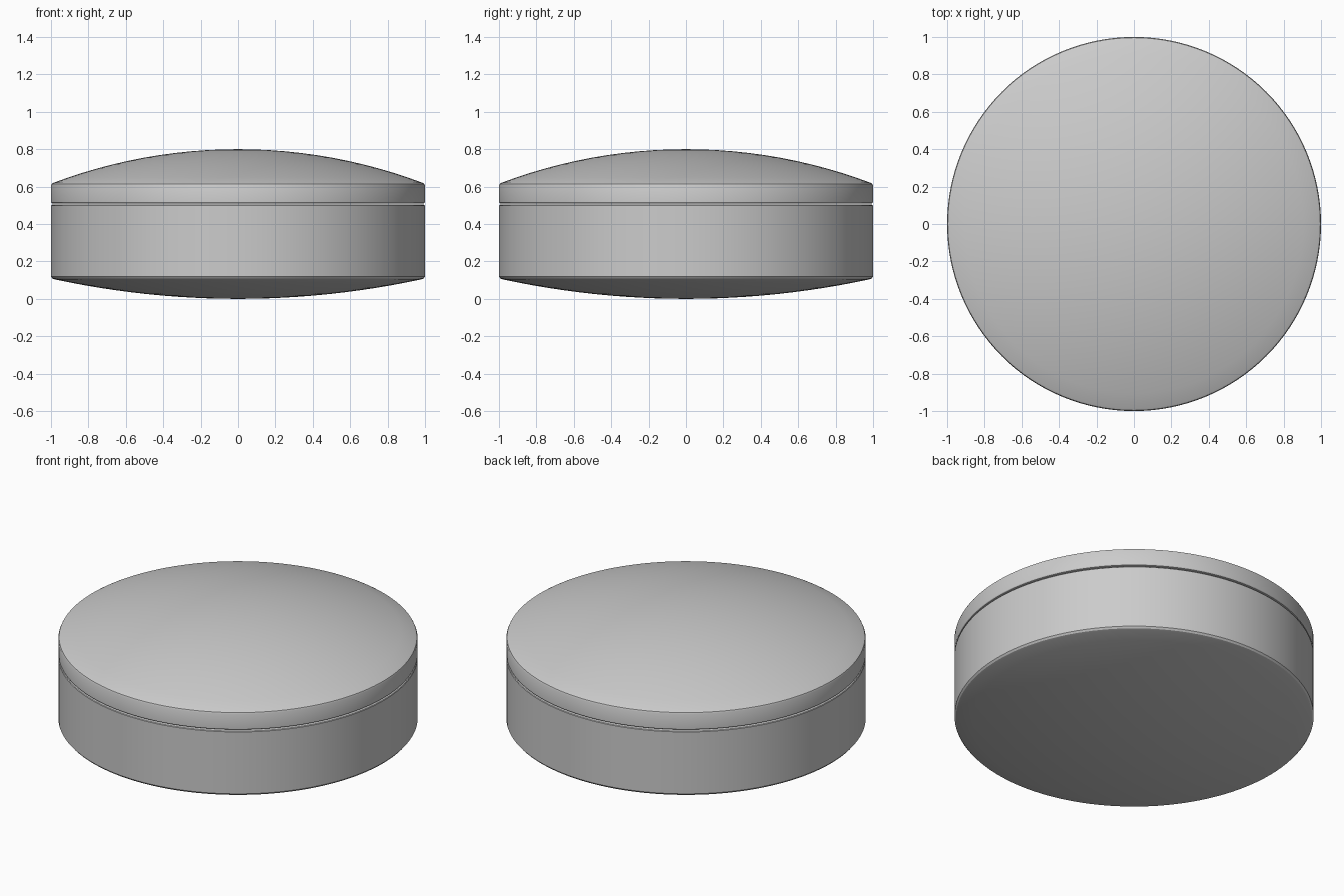
import bpy, bmesh, math

cube = bpy.data.objects.get("Cube")
if cube:
    bpy.data.objects.remove(cube, do_unlink=True)

# Single plain grey
grey = bpy.data.materials.new("light_grey")
grey.use_nodes = True
GREY = (0.6, 0.6, 0.6, 1.0)
grey.diffuse_color = GREY
grey.node_tree.nodes["Principled BSDF"].inputs["Base Color"].default_value = GREY


def cap(z_rim, z_pole, r_rim, steps=12):
    """Spherical cap profile from the pole out to the rim."""
    h = z_rim - z_pole
    radius = (r_rim ** 2 + h ** 2) / (2 * abs(h))
    sign = math.copysign(1, h)
    top = math.asin(r_rim / radius)
    return [(radius * math.sin(top * i / steps),
             z_pole + sign * radius * (1 - math.cos(top * i / steps)))
            for i in range(steps + 1)]


def lathe(name, profile, segments=128):
    """Spin an (r, z) profile around the z axis."""
    bm = bmesh.new()
    verts = [bm.verts.new((r, 0, z)) for r, z in profile]
    edges = [bm.edges.new(pair) for pair in zip(verts, verts[1:])]
    bmesh.ops.spin(bm, geom=verts + edges, cent=(0, 0, 0), axis=(0, 0, 1),
                   angle=math.tau, steps=segments, use_duplicate=False)
    bmesh.ops.remove_doubles(bm, verts=bm.verts[:], dist=1e-4)
    bmesh.ops.recalc_face_normals(bm, faces=bm.faces[:])
    mesh = bpy.data.meshes.new(name)
    bm.to_mesh(mesh)
    bm.free()
    mesh.materials.append(grey)
    obj = bpy.data.objects.new(name, mesh)
    bpy.context.collection.objects.link(obj)
    bpy.ops.object.select_all(action='DESELECT')
    obj.select_set(True)
    bpy.context.view_layer.objects.active = obj
    bpy.ops.object.shade_smooth_by_angle(angle=math.radians(30))
    return obj


# Drum body: shallow domed base, chamfered foot, straight wall, softened rim
lathe("body", cap(0.104, 0.0, 0.98)
      + [(0.992, 0.108), (1.0, 0.118), (1.0, 0.498), (0.997, 0.502),
         (0.99, 0.504), (0.0, 0.504)])

# Lid: softened lower rim, short wall, chamfered shoulder, domed top
lathe("lid", cap(0.621, 0.80, 0.985)
      + [(0.996, 0.615), (1.0, 0.606), (1.0, 0.517), (0.997, 0.512),
         (0.988, 0.509), (0.0, 0.509)])
